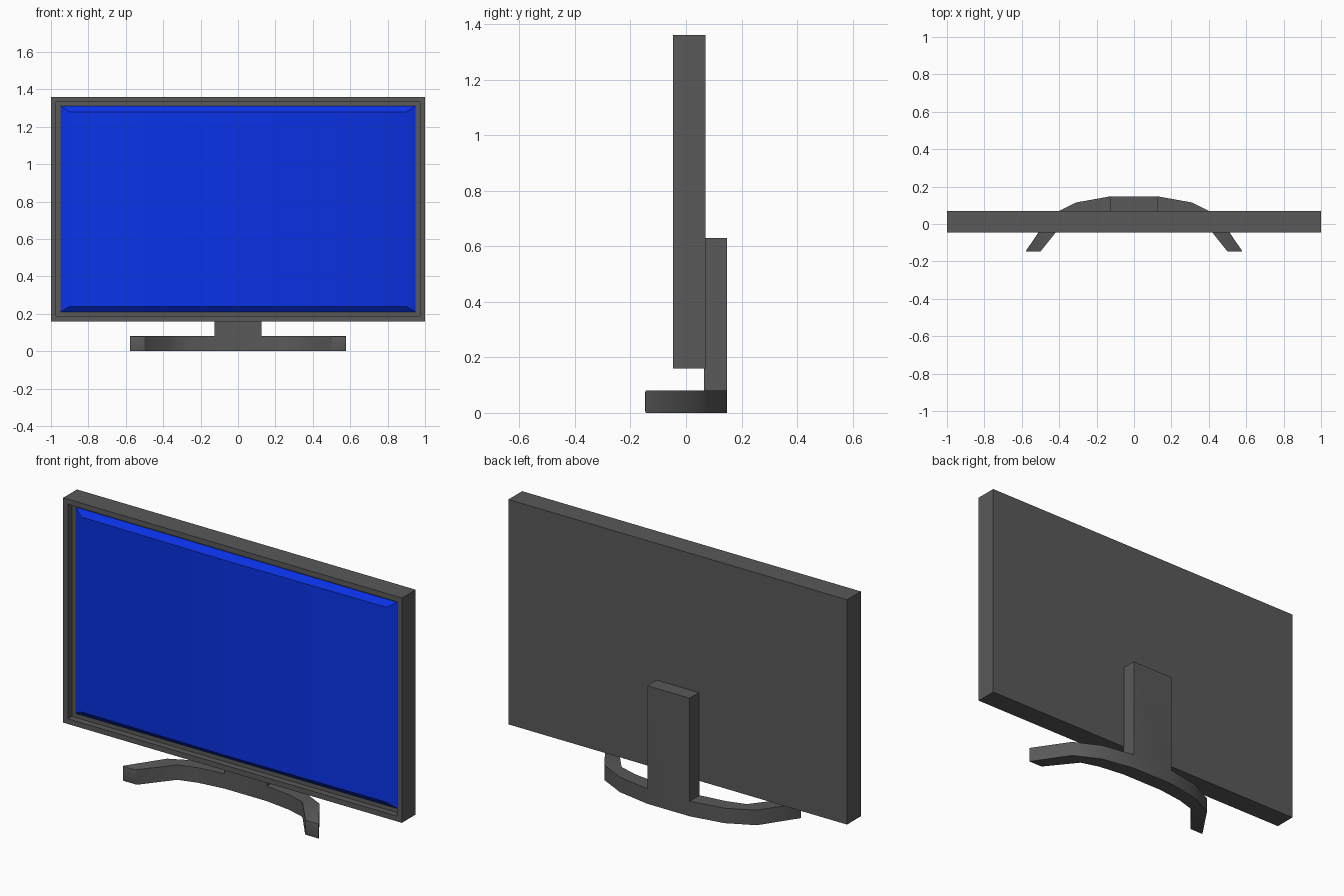
import bpy, bmesh, math
from mathutils import Vector

if "Cube" in bpy.data.objects:
    bpy.data.objects.remove(bpy.data.objects["Cube"])

DARK = (0.1, 0.1, 0.1, 1)
BLUE = (0.003, 0.032, 0.8, 1)


def material(name, color):
    mat = bpy.data.materials.new(name)
    mat.diffuse_color = color
    mat.use_nodes = True
    mat.node_tree.nodes["Principled BSDF"].inputs["Base Color"].default_value = mat.diffuse_color
    return mat


dark, blue = material("dark_grey", DARK), material("screen_blue", BLUE)


def finish(name, bm, mat, smooth_angle=None):
    bmesh.ops.recalc_face_normals(bm, faces=bm.faces)
    me = bpy.data.meshes.new(name)
    bm.to_mesh(me)
    bm.free()
    me.materials.append(mat)
    ob = bpy.data.objects.new(name, me)
    bpy.context.collection.objects.link(ob)
    if smooth_angle:
        bpy.ops.object.select_all(action='DESELECT')
        ob.select_set(True)
        bpy.context.view_layer.objects.active = ob
        bpy.ops.object.shade_smooth_by_angle(angle=math.radians(smooth_angle))
    return ob


# Housing: flat box with a raised rim around a recessed front
bm = bmesh.new()
bmesh.ops.create_cube(bm, size=1)
for v in bm.verts:
    v.co = Vector((v.co.x * 2, v.co.y * 0.116 + 0.012, v.co.z * 1.2 + 0.76))
front = min(bm.faces, key=lambda f: f.calc_center_median().y)
bmesh.ops.inset_region(bm, faces=[front], thickness=0.028, use_even_offset=True)
floor = bmesh.ops.extrude_discrete_faces(bm, faces=[front])["faces"][0]
bmesh.ops.translate(bm, verts=floor.verts, vec=(0, 0.034, 0))
finish("housing", bm, dark)

# Screen: gently bulging panel, sloped strips along top and bottom, soft sides
bm = bmesh.new()
cols = []
for x, y in ((-0.90, -0.035), (0, -0.0435), (0.90, -0.035)):
    rim_x = x * 0.95 / 0.90
    cols.append([bm.verts.new(p) for p in (
        (rim_x, -0.0125, 0.21), (x, y, 0.24), (x, y, 1.28), (rim_x, -0.0125, 1.31))])
for a, b in zip(cols, cols[1:]):
    for j in range(3):
        bm.faces.new((a[j], b[j], b[j + 1], a[j + 1]))
for c in (cols[0], cols[-1]):
    bm.faces.new(c)
finish("screen", bm, blue, 32)

# Stand: curved foot from outer/inner stations, neck extruded from its middle
stations = [((0.125, 0.148), (0.125, 0.064)),
            ((0.31, 0.115), (0.27, 0.045)),
            ((0.45, 0.045), (0.37, 0.015)),
            ((0.58, -0.147), (0.50, -0.147))]
path = [(-1, st) for st in stations[::-1]] + [(1, st) for st in stations]
bm = bmesh.new()
rings = [[bm.verts.new((s * p[0], p[1], z)) for p, z in ((o, 0), (n, 0), (n, 0.08), (o, 0.08))]
         for s, (o, n) in path]
for a, b in zip(rings, rings[1:]):
    for j in range(4):
        k = (j + 1) % 4
        bm.faces.new((a[j], b[j], b[k], a[k]))
for r in (rings[0], rings[-1]):
    bm.faces.new(r)
bmesh.ops.recalc_face_normals(bm, faces=bm.faces)
middle = next(f for f in bm.faces
              if f.normal.z > 0.9 and abs(f.calc_center_median().x) < 0.01)
neck = bmesh.ops.extrude_discrete_faces(bm, faces=[middle])["faces"][0]
bmesh.ops.translate(bm, verts=neck.verts, vec=(0, 0, 0.55))
bm.normal_update()

# Softened foot tips
tip_edges = [e for e in bm.edges if all(v.co.y < -0.14 for v in e.verts)]
bmesh.ops.bevel(bm, geom=tip_edges, offset=0.005, segments=2, profile=0.5, affect='EDGES')
finish("stand", bm, dark, 40)
